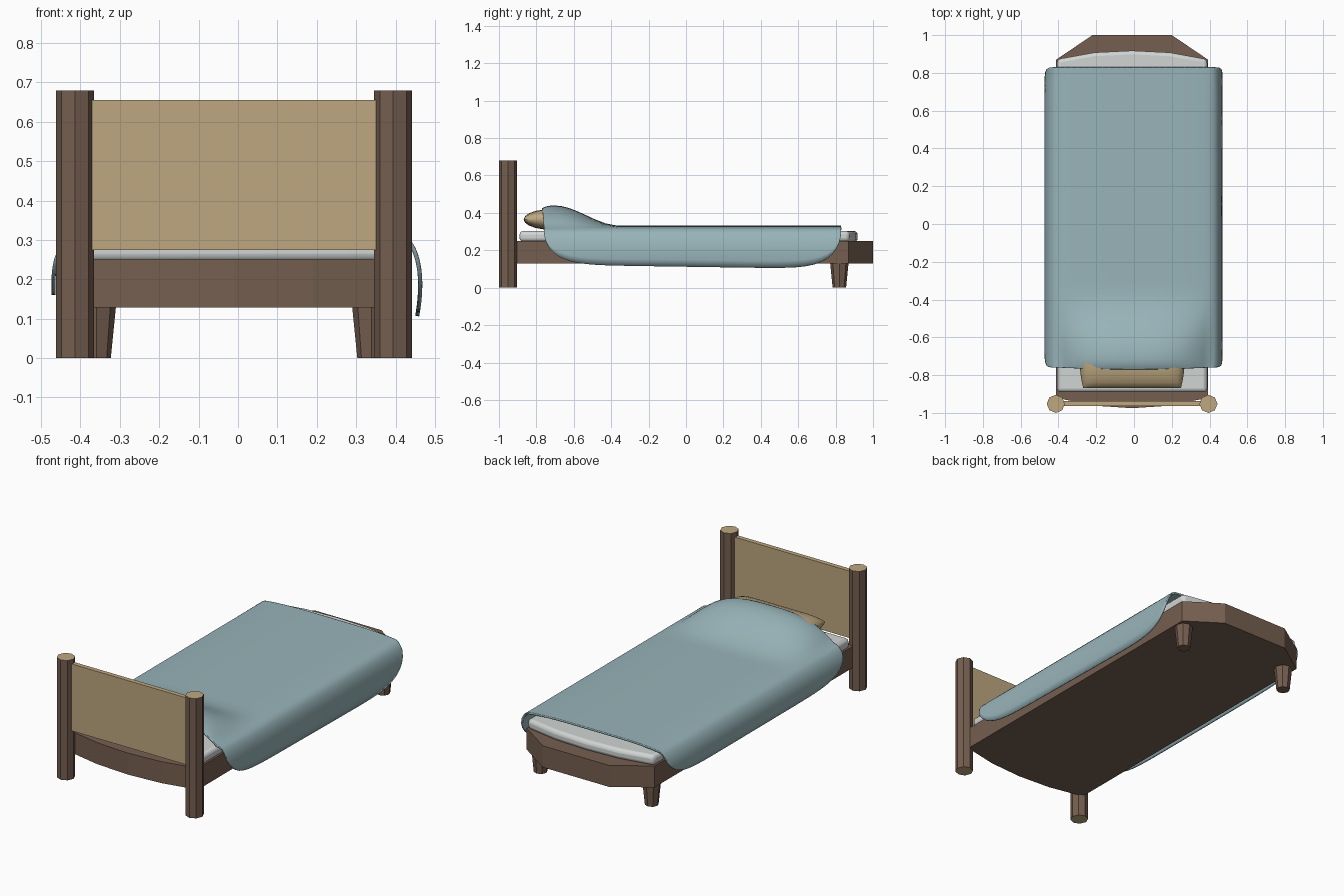
import bpy, bmesh, math

if "Cube" in bpy.data.objects:
    bpy.data.objects.remove(bpy.data.objects["Cube"])


def mat(name, rgb):
    m = bpy.data.materials.new(name)
    m.diffuse_color = (*rgb, 1)
    m.use_nodes = True
    m.node_tree.nodes["Principled BSDF"].inputs["Base Color"].default_value = m.diffuse_color
    return m


BROWN = mat("dark wood", (0.18, 0.114, 0.08))
TAN = mat("tan", (0.51, 0.39, 0.216))
WHITE = mat("white linen", (0.63, 0.66, 0.645))
BLUE = mat("blue cloth", (0.314, 0.456, 0.485))
CX = -0.01  # the frame sits slightly off centre


def finish(name, bm, *mats, smooth=False):
    bmesh.ops.recalc_face_normals(bm, faces=bm.faces)
    me = bpy.data.meshes.new(name)
    bm.to_mesh(me)
    bm.free()
    for m in mats:
        me.materials.append(m)
    ob = bpy.data.objects.new(name, me)
    bpy.context.collection.objects.link(ob)
    if smooth:
        for p in me.polygons:
            p.use_smooth = True
    return ob


def prism(outline, z0, z1):
    bm = bmesh.new()
    f = bm.faces.new([bm.verts.new((x, y, z0)) for x, y in outline])
    ext = bmesh.ops.extrude_face_region(bm, geom=[f])
    for v in ext["geom"]:
        if isinstance(v, bmesh.types.BMVert):
            v.co.z = z1
    return bm


def mirrored(half):
    """Close an outline given from its front middle round the +x side."""
    left = [(-x, y) for x, y in reversed(half) if x > 0]
    return [(x + CX, y) for x, y in half + left]


def column(name, x, y, r0, r1, height, *mats):
    bm = bmesh.new()
    bmesh.ops.create_cone(bm, cap_ends=True, segments=8, radius1=r0, radius2=r1, depth=height)
    for v in bm.verts:
        v.co += type(v.co)((x, y, height / 2))
    bm.normal_update()
    if len(mats) > 1:
        for f in bm.faces:
            f.material_index = int(abs(f.normal.z) > 0.9)  # cut ends
    finish(name, bm, *mats)


def grid(func, nu, nv, bm):
    vs = [[bm.verts.new(func(i / nu, j / nv)) for j in range(nv + 1)] for i in range(nu + 1)]
    for i in range(nu):
        for j in range(nv):
            bm.faces.new((vs[i][j], vs[i + 1][j], vs[i + 1][j + 1], vs[i][j + 1]))


# Bed frame, with bowed head end and chamfered foot end
finish("frame", prism(mirrored([(0, -0.975), (0.2, -0.962), (0.402, -0.92), (0.402, 0.87), (0.21, 1.0)]),
                      0.128, 0.25), BROWN)

# Head posts and tapered foot legs
for side, s in (("left", -1), ("right", 1)):
    column(side + "_head_post", CX + s * 0.404, -0.952, 0.048, 0.048, 0.68, BROWN, TAN)
    column(side + "_foot_leg", CX + s * 0.349, 0.82, 0.036, 0.05, 0.14, BROWN)

# Headboard panel
finish("headboard_panel", prism(mirrored([(0.38, -0.963), (0.38, -0.937)]), 0.275, 0.655), TAN)

# Mattress with bowed foot end and soft edges
mattress = finish("mattress", prism(mirrored([(0.398, -0.89), (0.398, 0.872), (0.2, 0.908), (0, 0.918)]),
                                    0.245, 0.303), WHITE, smooth=True)
bev = mattress.modifiers.new("soft edges", "BEVEL")
bev.width = 0.02
bev.segments = 3


# Pillow: two domed sheets joined at the seam
def pillow_sheet(sign):
    def f(a, b):
        u = -math.cos(math.pi * a)
        v = -math.cos(math.pi * b)
        h = 0.055 * math.sqrt(max(0, (1 - u ** 8) * (1 - v * v)))
        return (CX + 0.278 * u * (1 - 0.07 * v * v), -0.722 + 0.146 * v, 0.365 + sign * h)
    return f


bm = bmesh.new()
grid(pillow_sheet(1), 14, 10, bm)
grid(pillow_sheet(-1), 14, 10, bm)
bmesh.ops.remove_doubles(bm, verts=bm.verts, dist=0.0005)
finish("pillow", bm, TAN, smooth=True)


# Blanket: flat top, raised over the pillow, draped down both sides
def blanket_point(a, b):
    t = math.sin(math.pi * (b - 0.5))
    y = 0.03 + 0.8 * t
    k = min(1, max(0, (-0.36 - y) / 0.34))
    bump = 0.107 * k * k * (3 - 2 * k)
    if y < -0.72:
        bump -= 6 * (y + 0.72) ** 2
    s = 2 * a - 1
    sg = 1 if s > 0 else -1
    c = abs(s) / 0.6
    if c <= 1:
        x = 0.40 * c
        return (sg * x, y - 0.01 * t * c ** 2 * (t < 0), 0.332 - 0.012 * c ** 4 + bump * (1 - c ** 3))
    w = ((abs(s) - 0.6) / 0.4) ** 1.5
    hem = (0.112 - 0.015 * y) if sg > 0 else 0.16
    bottom = 0.308 - (0.308 - hem) * math.sqrt(max(0, 1 - t ** 8))
    d = w * (0.32 - bottom)
    q = d / 0.2
    x = 0.40 + 0.125 * math.sqrt(q) * (1 - 0.5 * q)
    if sg < 0:
        x += 0.006 * min(1, q * 3)
    return (sg * x, y - 0.01 * t * (t < 0), 0.32 - d)


bm = bmesh.new()
grid(blanket_point, 40, 36, bm)
blanket = finish("blanket", bm, BLUE, smooth=True)
# make the sheet face upward so that its thickness grows inward
if blanket.data.polygons[len(blanket.data.polygons) // 2].normal.z < 0:
    blanket.data.flip_normals()
sol = blanket.modifiers.new("thickness", "SOLIDIFY")
sol.thickness = 0.01
sol.offset = -1

# Keep rims sharp on the soft parts
for name in ("mattress", "pillow", "blanket"):
    ob = bpy.data.objects[name]
    bpy.ops.object.select_all(action="DESELECT")
    ob.select_set(True)
    bpy.context.view_layer.objects.active = ob
    bpy.ops.object.shade_smooth_by_angle(angle=math.radians(45))
